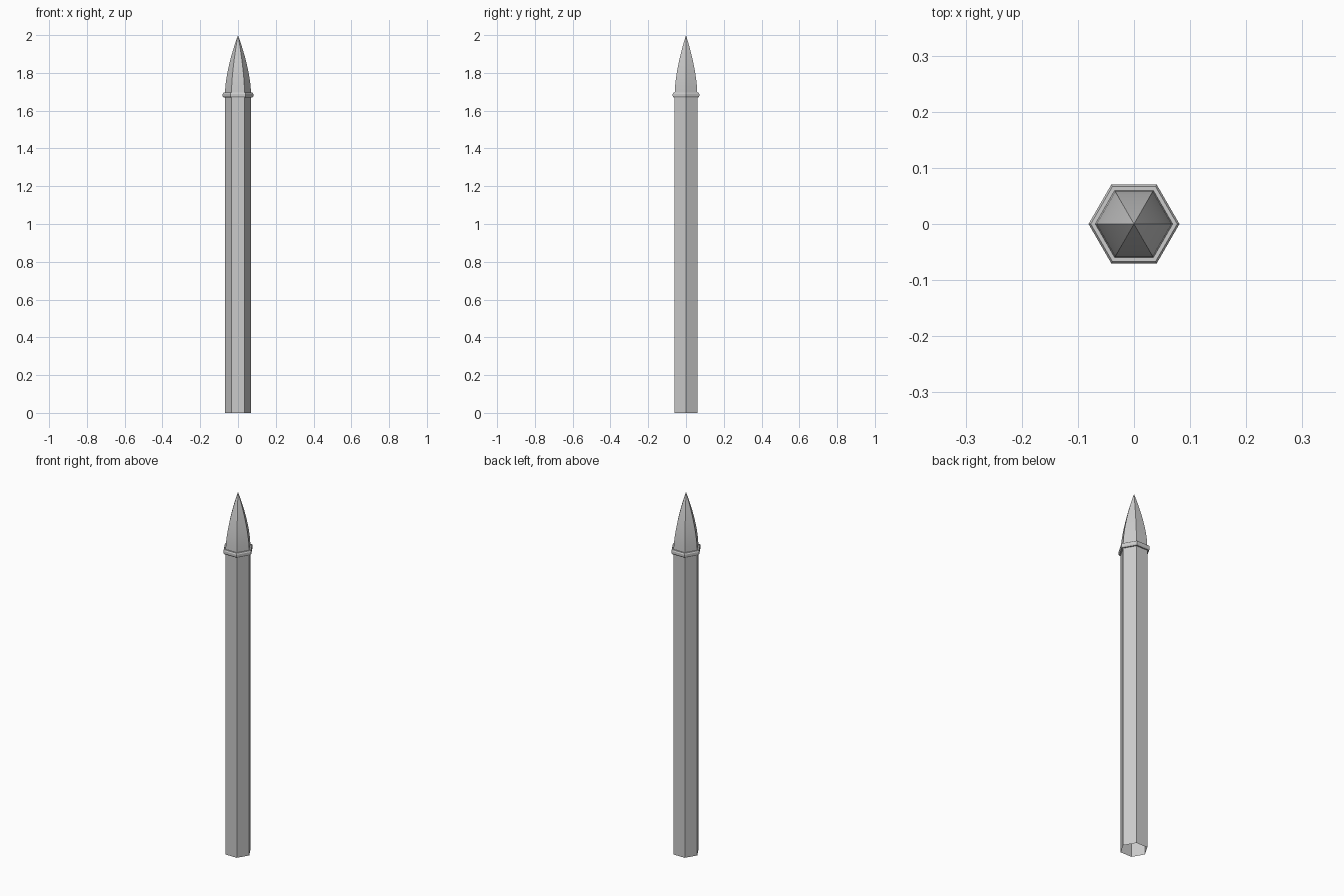
import bpy, bmesh, math

cube = bpy.data.objects.get("Cube")
if cube:
    bpy.data.objects.remove(cube, do_unlink=True)

SIDES = 6
SHAFT_R, COLLAR_R = 0.069, 0.081
COLLAR_LOW, COLLAR_TOP, HEIGHT = 1.67, 1.695, 2.0

grey = bpy.data.materials.new("light_grey")
grey.use_nodes = True
colour = (0.6, 0.6, 0.6, 1)
grey.diffuse_color = colour
grey.node_tree.nodes["Principled BSDF"].inputs["Base Color"].default_value = colour


def hex_part(name, profile):
    """Loft six-sided rings through (radius, height) points; zero radius is a point."""
    bm = bmesh.new()
    rings = []
    for r, z in profile:
        count = SIDES if r > 0 else 1
        angles = [math.tau * i / SIDES for i in range(count)]
        rings.append([bm.verts.new((r * math.cos(a), r * math.sin(a), z)) for a in angles])
    for low, high in zip(rings, rings[1:]):
        for i in range(SIDES):
            j = (i + 1) % SIDES
            corners = [low[i], low[j], high[j % len(high)], high[i % len(high)]]
            bm.faces.new(list(dict.fromkeys(corners)))
    mesh = bpy.data.meshes.new(name)
    bm.to_mesh(mesh)
    bm.free()
    mesh.materials.append(grey)
    obj = bpy.data.objects.new(name, mesh)
    bpy.context.collection.objects.link(obj)
    bpy.ops.object.select_all(action="DESELECT")
    obj.select_set(True)
    bpy.context.view_layer.objects.active = obj
    bpy.ops.object.shade_smooth_by_angle(angle=math.radians(25))


# Hollow post, open at the foot
hex_part("post_shaft", [(SHAFT_R, 0), (SHAFT_R, COLLAR_LOW)])

# Thin collar with softened rim
mid = (COLLAR_LOW + COLLAR_TOP) / 2
hex_part("collar", [(SHAFT_R, COLLAR_LOW), (COLLAR_R - 0.004, COLLAR_LOW),
                    (COLLAR_R, mid - 0.006), (COLLAR_R, mid + 0.006),
                    (COLLAR_R - 0.004, COLLAR_TOP), (SHAFT_R, COLLAR_TOP)])

# Curved spear point
STEPS = 8
tip = []
for s in range(STEPS + 1):
    t = s / STEPS
    tip.append((SHAFT_R * (1 - t ** 1.6), COLLAR_TOP + (HEIGHT - COLLAR_TOP) * t))
hex_part("spear_point", tip)
